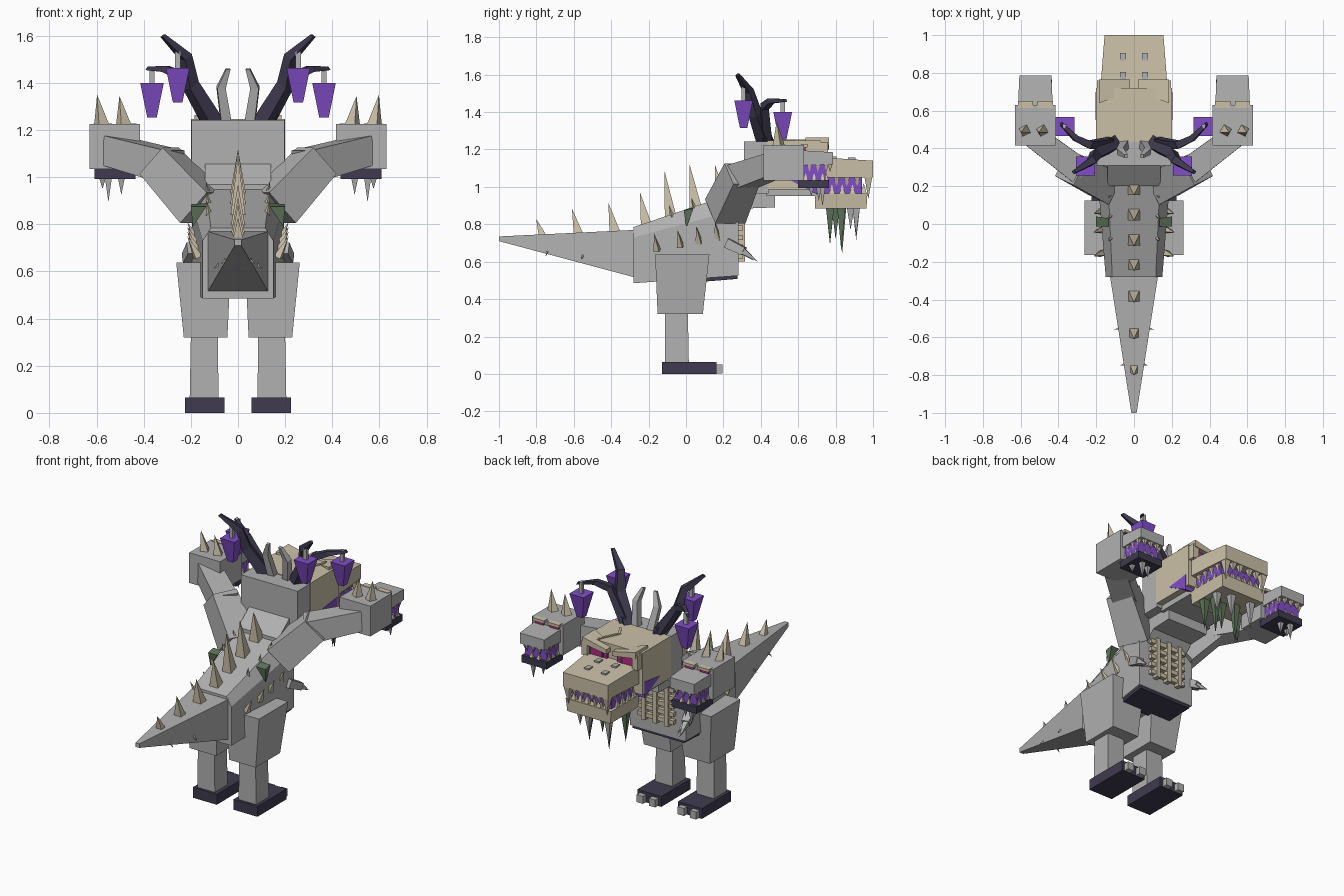
import bpy, bmesh, math
from mathutils import Vector


def material(name, rgb):
    m = bpy.data.materials.new(name)
    m.diffuse_color = (*rgb, 1)
    return m


GREY = material("stone grey", (0.44, 0.44, 0.44))
BONE = material("bone beige", (0.60, 0.53, 0.39))
DARK = material("dark violet", (0.050, 0.043, 0.080))
PURPLE = material("bright purple", (0.22, 0.075, 0.58))
PINK = material("eye magenta", (0.50, 0.02, 0.22))
MOSS = material("moss green", (0.11, 0.17, 0.10))


def make(name, mat, pieces, mirror=False):
    """Join lofted pieces (lists of rings, one-point ring = apex) into one object."""
    if mirror:
        pieces = pieces + [[[(-x, y, z) for x, y, z in r] for r in p] for p in pieces]
    bm = bmesh.new()
    for piece in pieces:
        rings = [[bm.verts.new(p) for p in r] for r in piece]
        for a, b in zip(rings, rings[1:]):
            n = len(a)
            for i in range(n):
                j = (i + 1) % n
                bm.faces.new((a[i], a[j], b[0]) if len(b) == 1 else (a[i], a[j], b[j], b[i]))
        for r in (rings[0], rings[-1]):
            if len(r) > 2:
                bm.faces.new(r)
    bmesh.ops.recalc_face_normals(bm, faces=bm.faces)
    me = bpy.data.meshes.new(name)
    bm.to_mesh(me)
    bm.free()
    me.materials.append(mat)
    ob = bpy.data.objects.new(name, me)
    bpy.context.collection.objects.link(ob)
    return ob


def rz(x0, x1, y0, y1, z):
    return [(x0, y0, z), (x1, y0, z), (x1, y1, z), (x0, y1, z)]


def ry(x0, x1, z0, z1, y):
    return [(x0, y, z0), (x1, y, z0), (x1, y, z1), (x0, y, z1)]


def box(x0, x1, y0, y1, z0, z1):
    return [rz(x0, x1, y0, y1, z0), rz(x0, x1, y0, y1, z1)]


def tube(points, radii):
    """Square tube along points; radius 0 at the end closes to a tip."""
    pts = [Vector(p) for p in points]
    q = (pts[-1] - pts[0]).to_track_quat('Z', 'Y')
    rings = []
    for p, r in zip(pts, radii):
        if r == 0:
            rings.append([tuple(p)])
        else:
            rings.append([tuple(p + q @ Vector((sx * r, sy * r, 0)))
                          for sx, sy in ((-1, -1), (1, -1), (1, 1), (-1, 1))])
    return rings


def spike(base, tip, r):
    return tube([base, tip], [r, 0])


def tooth(x, y, z, h, r=0.017):
    return [rz(x - r, x + r, y - r, y + r, z), [(x, y, z + h)]]


# Legs and feet
make("foot", DARK, [box(0.058, 0.225, -0.128, 0.163, 0, 0.065)], True)
make("toes", GREY, [box(x - 0.022, x + 0.022, 0.15, 0.195, 0.003, 0.05)
                    for x in (0.1, 0.185)], True)
make("shin", GREY, [[rz(0.083, 0.205, -0.112, 0.015, 0.06),
                     rz(0.085, 0.2, -0.112, 0.01, 0.33)]], True)
make("thigh", GREY, [[rz(0.045, 0.23, -0.152, 0.09, 0.32),
                      rz(0.03, 0.262, -0.165, 0.125, 0.638)]], True)


# Body and tail
def body_ring(y, w, wt, z0, zs, z1):
    return [(-w, y, z0), (w, y, z0), (w, y, zs), (wt, y, z1), (-wt, y, z1), (-w, y, zs)]


make("body", GREY, [[body_ring(-0.28, 0.15, 0.115, 0.485, 0.73, 0.785),
                     body_ring(0.28, 0.195, 0.14, 0.525, 0.88, 0.975)]])
make("belly_plate", DARK, [[ry(-0.17, 0.17, 0.492, 0.52, 0.08),
                            ry(-0.18, 0.18, 0.508, 0.54, 0.275)]])
make("tail", GREY, [[ry(-0.128, 0.128, 0.515, 0.77, -0.27),
                     ry(-0.014, 0.014, 0.71, 0.735, -1.0)]])

# Spines along the back: y, base z, tip z, radius
SPINES = [(-0.765, 0.735, 0.83, 0.022), (-0.574, 0.745, 0.885, 0.026),
          (-0.379, 0.755, 0.915, 0.030), (-0.21, 0.79, 0.97, 0.031),
          (-0.08, 0.825, 1.09, 0.033), (0.055, 0.87, 1.12, 0.035),
          (0.19, 0.92, 1.12, 0.035)]
make("back_spines", BONE, [[rz(-r, r, y - r, y + r, z), [(0, y - 0.036, t)]]
                           for y, z, t, r in SPINES])
flank = [spike((0.17, y, z - 0.02), (0.215, y - 0.015, z + 0.07), 0.016)
         for y, z in ((-0.155, 0.68), (-0.03, 0.70), (0.07, 0.72), (0.17, 0.74))]
flank += [spike((0.118, y, 0.845 + 0.32 * y), (0.135, y - 0.02, 0.925 + 0.33 * y), 0.013)
          for y in (-0.07, 0.05, 0.16)]
flank += [spike((x, y, z), (x + 0.035, y - 0.01, z - 0.03), 0.008)
          for x, y, z in ((0.04, -0.74, 0.66), (0.07, -0.55, 0.64))]
make("flank_spikes", BONE, flank, True)

# Moss patch draped over each flank
make("moss_patch", MOSS, [[[(0.135, -0.012, 0.875), (0.2, -0.012, 0.875), (0.192, 0.0, 0.79)],
                           [(0.135, 0.03, 0.89), (0.2, 0.04, 0.885), (0.192, 0.006, 0.79)]]], True)

# Rib cage on the chest
ribs = [box(-0.125, 0.125, 0.27, 0.305, z - 0.013, z + 0.013)
        for z in (0.63, 0.68, 0.73, 0.78, 0.83)]
ribs += [box(x - 0.014, x + 0.014, 0.27, 0.315, 0.60, 0.855) for x in (-0.08, 0, 0.08)]
make("ribs", BONE, ribs)

# Small arms
make("small_arm", GREY, [tube([(0.19, 0.22, 0.70), (0.215, 0.31, 0.655)], [0.026, 0.022]),
                         spike((0.215, 0.30, 0.66), (0.225, 0.385, 0.60), 0.018),
                         spike((0.20, 0.30, 0.65), (0.195, 0.365, 0.605), 0.012)], True)

# Central neck and skull
make("main_neck", GREY, [[ry(-0.14, 0.14, 0.74, 0.97, 0.2), ry(-0.14, 0.14, 0.885, 1.08, 0.34),
                          ry(-0.14, 0.14, 0.89, 1.08, 0.475)]])
make("skull_back", GREY, [box(-0.197, 0.197, 0.31, 0.44, 0.965, 1.243)])
make("skull_base", GREY, [box(-0.16, 0.16, 0.43, 0.69, 0.95, 1.0)])
make("skull_front", BONE, [box(-0.2, 0.2, 0.435, 0.72, 0.985, 1.247)])
make("snout", BONE, [[ry(-0.178, 0.178, 1.05, 1.158, 0.715), ry(-0.156, 0.156, 1.05, 1.14, 1.0)]])
make("main_mouth", PURPLE, [box(-0.14, 0.14, 0.6, 0.94, 0.955, 1.052),
                            [[(-0.203, 0.55, 1.04), (-0.203, 0.7, 1.06), (-0.203, 0.7, 0.96)],
                             [(0.203, 0.55, 1.04), (0.203, 0.7, 1.06), (0.203, 0.7, 0.96)]]])
make("main_jaw", BONE, [[rz(-0.15, 0.15, 0.69, 0.965, 0.885), rz(-0.158, 0.158, 0.69, 0.97, 0.965)]])

# Teeth of the central head
teeth = [tooth(0.138, 0.75 + 0.055 * i, 1.055, -0.055) for i in range(4)]
teeth += [tooth(0.135, 0.975, 1.055, -0.12, 0.021)]
teeth += [tooth(x, 0.98, 1.055, -0.06) for x in (0.035, 0.085)]
teeth += [tooth(0.14, 0.725 + 0.055 * i, 0.96, 0.055) for i in range(4)]
teeth += [tooth(x, 0.95, 0.96, 0.06) for x in (0.02, 0.065, 0.11)]
make("main_teeth", BONE, teeth, True)

# Eyes, brows, nostrils and crack of the central head
make("main_eye", PINK, [box(0.035, 0.18, 0.715, 0.735, 1.155, 1.225)], True)
make("main_pupil", DARK, [box(x, x + 0.014, 0.73, 0.738, 1.155, 1.225)
                          for x in (0.06, 0.145)], True)
make("main_brow", BONE, [[[(0.02, 0.7, 1.2), (0.02, 0.765, 1.2), (0.02, 0.765, 1.228), (0.02, 0.7, 1.228)],
                          [(0.185, 0.64, 1.225), (0.185, 0.765, 1.225),
                           (0.185, 0.765, 1.265), (0.185, 0.64, 1.265)]],
                         box(0.155, 0.195, 0.715, 0.76, 1.15, 1.24)], True)
make("nostrils", GREY, [box(0.042, 0.075, y - 0.02, y + 0.02, 1.13, 1.156 + dz)
                        for y, dz in ((0.885, 0), (0.785, 0.006))], True)
make("skull_crack", BONE, [[rz(0.1, 0.115, 0.71, 0.72, 1.24), rz(0.1, 0.115, 0.71, 0.72, 1.254)],
                           tube([(0.115, 0.7, 1.247), (0.055, 0.58, 1.247)], [0.007, 0.007]),
                           tube([(0.055, 0.58, 1.247), (0.1, 0.51, 1.247)], [0.007, 0.007])])

# Hanging beard under the jaw
make("moss_beard", MOSS, [spike((x, y, 0.89), (x, y, t), 0.022) for x, y, t in
                          ((-0.12, 0.77, 0.69), (0.12, 0.77, 0.70), (-0.05, 0.835, 0.645),
                           (0.09, 0.83, 0.66), (0.02, 0.8, 0.72))])
make("grey_beard", GREY, [spike((x, y, 0.89), (x, y, t), 0.02) for x, y, t in
                          ((-0.1, 0.91, 0.715), (0.04, 0.91, 0.74), (0.12, 0.88, 0.77))])

# Horns, antlers and lanterns
make("inner_horn", GREY, [tube([(0.05, 0.42, 1.23), (0.072, 0.385, 1.38), (0.042, 0.36, 1.46)],
                               [0.022, 0.018, 0.009])], True)
make("antler", DARK, [tube([(0.1, 0.43, 1.22), (0.2, 0.37, 1.39), (0.222, 0.335, 1.51),
                            (0.318, 0.275, 1.6)], [0.034, 0.027, 0.021, 0.009]),
                      tube([(0.13, 0.43, 1.26), (0.235, 0.42, 1.43), (0.31, 0.455, 1.46),
                            (0.385, 0.53, 1.462)], [0.028, 0.02, 0.016, 0.009])], True)
LANTERNS = [(0.365, 0.517, 1.40), (0.256, 0.308, 1.463)]
make("lantern", PURPLE, [[rz(x - 0.05, x + 0.05, y - 0.05, y + 0.05, z),
                          rz(x - 0.02, x + 0.02, y - 0.02, y + 0.02, z - 0.147)]
                         for x, y, z in LANTERNS], True)
make("lantern_stem", GREY, [box(x - 0.011, x + 0.011, y - 0.011, y + 0.011, z - 0.01, z + 0.07)
                            for x, y, z in LANTERNS], True)

# Side necks
make("side_neck", GREY, [tube([(0.15, 0.21, 0.87), (0.335, 0.30, 1.07)], [0.09, 0.078]),
                         tube([(0.28, 0.275, 1.045), (0.54, 0.47, 1.115)], [0.07, 0.062])], True)

# Side heads
CX = 0.522
make("side_skull", GREY, [box(0.415, 0.63, 0.415, 0.63, 1.035, 1.225)], True)
make("side_snout", GREY, [[ry(CX - 0.092, CX + 0.092, 1.115, 1.195, 0.62),
                           ry(CX - 0.085, CX + 0.085, 1.12, 1.185, 0.785)]], True)
make("side_mouth", PURPLE, [box(CX - 0.075, CX + 0.075, 0.61, 0.745, 1.03, 1.125)], True)
make("side_jaw", DARK, [box(CX - 0.087, CX + 0.087, 0.6, 0.765, 0.993, 1.037)], True)
make("side_eye", PINK, [box(CX + s * 0.052 - 0.03, CX + s * 0.052 + 0.03, 0.62, 0.64, 1.185, 1.215)
                        for s in (-1, 1)], True)
make("side_brow", BONE, [box(CX + s * 0.052 - 0.04, CX + s * 0.052 + 0.04, 0.615, 0.65, 1.21, 1.228)
                         for s in (-1, 1)], True)
side_teeth = []
for s in (-1, 1):
    side_teeth += [tooth(CX + s * 0.074, 0.66 + 0.045 * i, 1.122, -0.045, 0.012) for i in range(3)]
    side_teeth += [tooth(CX + s * 0.074, 0.64 + 0.045 * i, 1.035, 0.04, 0.012) for i in range(3)]
side_teeth += [tooth(CX + dx, 0.77, 1.122, -0.045, 0.012) for dx in (-0.045, 0, 0.045)]
side_teeth += [tooth(CX + dx, 0.75, 1.035, 0.04, 0.012) for dx in (-0.025, 0.025)]
make("side_teeth", BONE, side_teeth, True)
make("side_head_spikes", BONE, [spike((0.485, 0.495, 1.215), (0.503, 0.485, 1.345), 0.025),
                                spike((0.578, 0.495, 1.215), (0.598, 0.485, 1.35), 0.025)], True)
make("side_beard", GREY, [spike((x, y, 1.0), (x, y, t), 0.015) for x, y, t in
                          ((0.495, 0.71, 0.925), (0.55, 0.73, 0.895), (0.575, 0.67, 0.95))], True)
